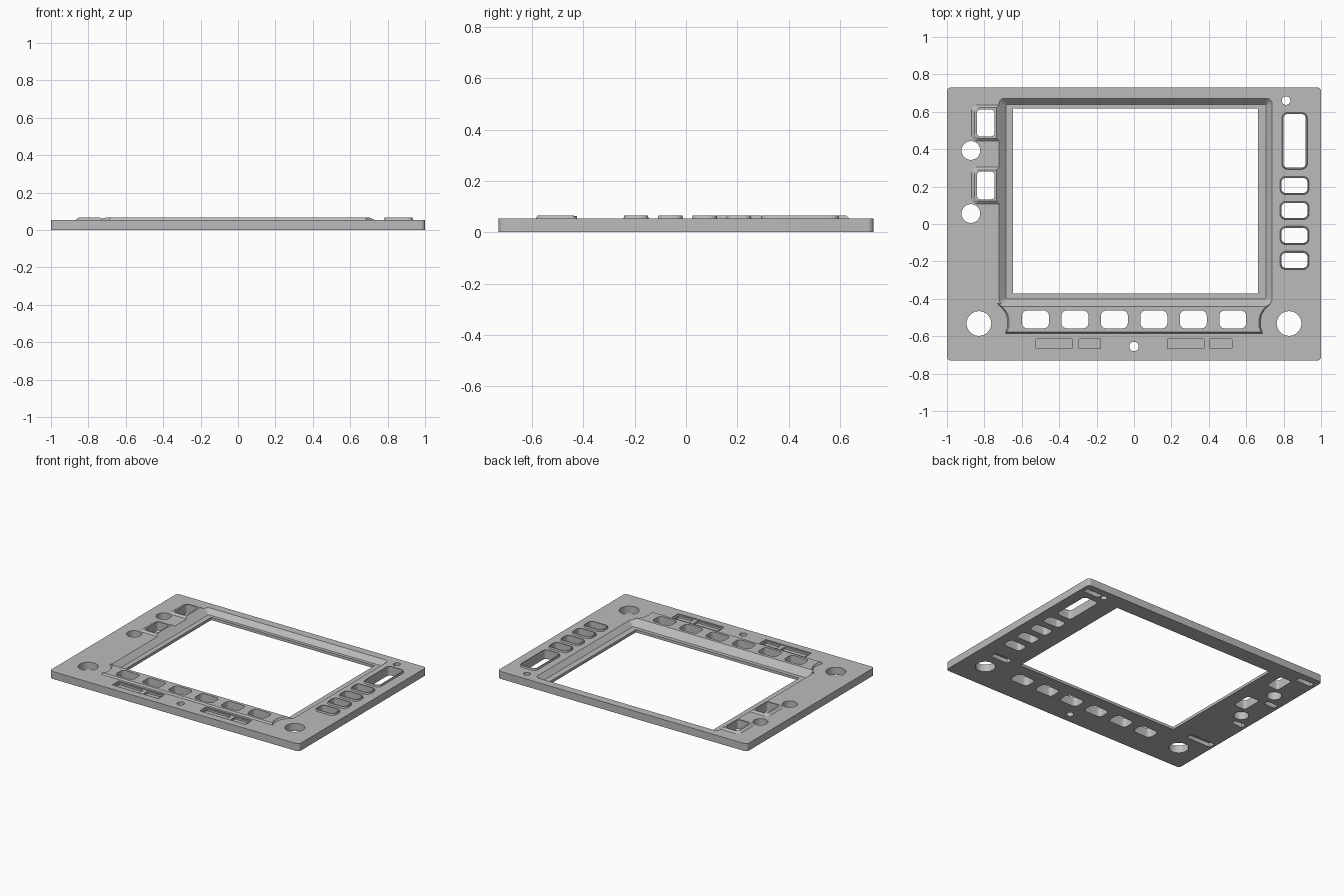
import bpy, math

if "Cube" in bpy.data.objects:
    bpy.data.objects.remove(bpy.data.objects["Cube"])

TOP = 0.054      # plate surface
RAISED = 0.066   # top of the raised parts

grey = bpy.data.materials.new("panel grey")
grey.diffuse_color = (0.5, 0.5, 0.5, 1)
grey.use_nodes = True
grey.node_tree.nodes["Principled BSDF"].inputs["Base Color"].default_value = grey.diffuse_color

cutters = bpy.data.collections.new("cutters")
bpy.context.scene.collection.children.link(cutters)
parts = []


def rrect(x0, x1, y0, y1, r, seg=6):
    """Rounded rectangle outline, counter-clockwise."""
    pts = []
    for cx, cy, a in ((x1 - r, y1 - r, 0), (x0 + r, y1 - r, 90),
                      (x0 + r, y0 + r, 180), (x1 - r, y0 + r, 270)):
        for i in range(seg + 1):
            t = math.radians(a + 90 * i / seg)
            pts.append((cx + r * math.cos(t), cy + r * math.sin(t)))
    return pts


def circle(cx, cy, r, n=40):
    return [(cx + r * math.cos(math.tau * i / n), cy + r * math.sin(math.tau * i / n))
            for i in range(n)]


def loft(name, levels, cutter=False):
    """Closed solid through a stack of (outline, z) levels."""
    n = len(levels[0][0])
    verts = [(x, y, z) for outline, z in levels for x, y in outline]
    faces = [list(range(n))[::-1], [(len(levels) - 1) * n + i for i in range(n)]]
    for k in range(len(levels) - 1):
        for i in range(n):
            j = (i + 1) % n
            faces.append((k * n + i, k * n + j, (k + 1) * n + j, (k + 1) * n + i))
    mesh = bpy.data.meshes.new(name)
    mesh.from_pydata(verts, [], faces)
    mesh.materials.append(grey)
    ob = bpy.data.objects.new(name, mesh)
    if cutter:
        cutters.objects.link(ob)
        ob.hide_render = True
    else:
        bpy.context.scene.collection.objects.link(ob)
        parts.append(ob)
    return ob


def cut(name, outline, z0=-0.05, z1=0.12):
    loft(name, [(outline, z0), (outline, z1)], True)


# Base plate
edge = rrect(-1, 1, -0.73, 0.73, 0.022)
loft("base_plate", [(edge, 0), (edge, TOP)])

# Raised bar under the screen, with concave ends
def bar_outline(d):
    right = [(0.688 - d, -0.585 + d), (0.676 - d, -0.55), (0.675 - d, -0.52),
             (0.682 - d, -0.485), (0.70 - d, -0.455), (0.73 - d, -0.425)]
    return right + [(-x, y) for x, y in reversed(right)]
loft("key_bar", [(bar_outline(0), TOP), (bar_outline(0.008), RAISED)])

# Screen recess with sloped walls, then the opening
loft("screen_recess", [(rrect(-0.684, 0.706, -0.40, 0.64, 0.006), 0.02),
                       (rrect(-0.738, 0.752, -0.443, 0.685, 0.04), 0.068),
                       (rrect(-0.738, 0.752, -0.443, 0.685, 0.04), 0.12)], True)
cut("screen_opening", rrect(-0.647, 0.663, -0.372, 0.617, 0.003))

# Row of key holes in the bar
for i in range(6):
    x = -0.527 + 0.211 * i
    cut("key_hole", rrect(x - 0.072, x + 0.072, -0.558, -0.463, 0.028))

# Right column of rimmed button holes
column = [(0.79, 0.927, 0.292, 0.597)]
column += [(0.78, 0.936, 0.157 - 0.1335 * i, 0.255 - 0.1335 * i) for i in range(4)]
for x0, x1, y0, y1 in column:
    def ring(d):
        return rrect(x0 + d, x1 - d, y0 + d, y1 - d, 0.032 - d)
    loft("button_rim", [(ring(0), TOP), (ring(0.003), RAISED)])
    cut("button_hole", ring(0.009))

# Left bosses with bevelled edges and square holes
for y0, y1 in ((0.444, 0.636), (0.108, 0.304)):
    loft("side_boss", [(rrect(-0.868, -0.69, y0, y1, 0.03), TOP),
                       (rrect(-0.852, -0.69, y0 + 0.014, y1 - 0.014, 0.025), RAISED)])
    cut("boss_hole", rrect(-0.84, -0.745, y0 + 0.024, y1 - 0.024, 0.02))

# Round holes
for x, y, r in ((-0.872, 0.393, 0.05), (-0.872, 0.056, 0.05), (-0.829, -0.532, 0.066),
                (0.829, -0.532, 0.066), (0, -0.655, 0.025), (0.813, 0.66, 0.023)):
    cut("round_hole", circle(x, y, r))

# Two stepped latch pockets along the front
for x in (-0.535, 0.166):
    cut("latch_step", rrect(x, x + 0.369, -0.677, -0.602, 0.003, 1), TOP - 0.006)
    for a, b in ((0.012, 0.207), (0.239, 0.357)):
        cut("latch_pocket", rrect(x + a, x + b, -0.665, -0.614, 0.003, 1), TOP - 0.02)

# Blind slots on the underside
for x, y, w, d in ((0.91, 0.66, 0.13, 0.04), (-0.91, 0.66, 0.13, 0.04),
                   (-0.88, -0.37, 0.20, 0.05), (0.82, -0.38, 0.14, 0.05),
                   (-0.93, 0.29, 0.09, 0.04), (-0.93, -0.04, 0.09, 0.04)):
    cut("under_slot", rrect(x - w / 2, x + w / 2, y - d / 2, y + d / 2, 0.01, 2), -0.05, 0.03)

# Cut every part, then smooth the curved walls
for ob in parts:
    mod = ob.modifiers.new("holes", 'BOOLEAN')
    mod.operation = 'DIFFERENCE'
    mod.solver = 'EXACT'
    mod.operand_type = 'COLLECTION'
    mod.collection = cutters
    bpy.ops.object.select_all(action='DESELECT')
    ob.select_set(True)
    bpy.context.view_layer.objects.active = ob
    bpy.ops.object.modifier_apply(modifier=mod.name)
    bpy.ops.object.shade_smooth_by_angle(angle=math.radians(30))

# Remove the cutting helpers
for ob in list(cutters.objects):
    bpy.data.objects.remove(ob)
bpy.data.collections.remove(cutters)
